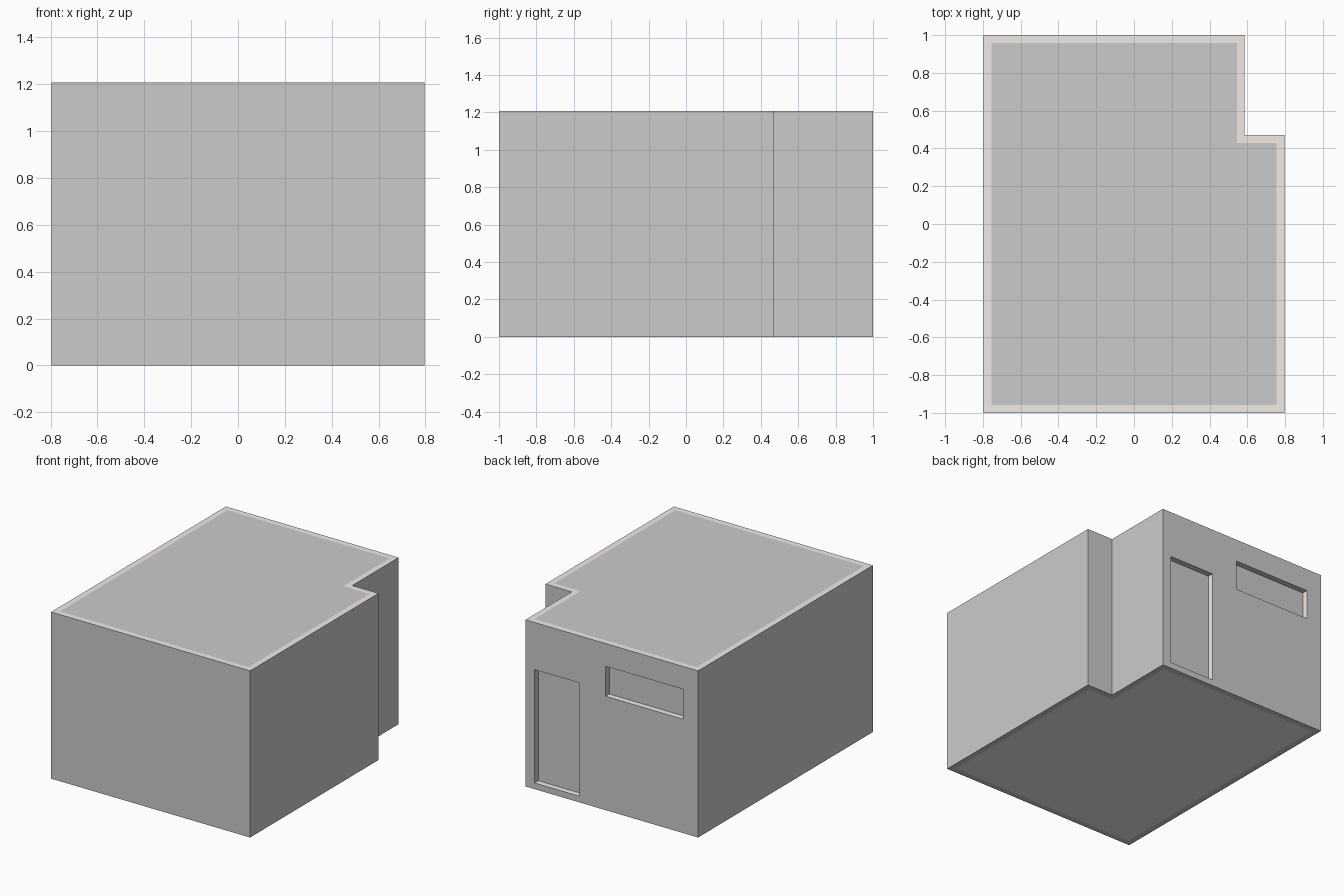
import bpy, bmesh

if "Cube" in bpy.data.objects:
    bpy.data.objects.remove(bpy.data.objects["Cube"])

H, T = 1.207, 0.042            # room height, wall thickness
OUTER = [(-0.797, -1), (0.797, -1), (0.797, 0.47), (0.586, 0.47), (0.586, 1), (-0.797, 1)]
# each corner moves inwards by the wall thickness
SHIFT = [(1, 1), (-1, 1), (-1, -1), (-1, -1), (-1, -1), (1, -1)]
INNER = [(x + sx * T, y + sy * T) for (x, y), (sx, sy) in zip(OUTER, SHIFT)]
# openings in the back wall: x0, x1, z0, z1
OPENINGS = {"door_panel": (0.152, 0.513, 0.045, 0.865),
            "window_pane": (-0.675, -0.057, 0.825, 1.042)}

cream = bpy.data.materials.new("cream")
cream.diffuse_color = (0.88, 0.83, 0.79, 1)
cream.use_nodes = True
cream.node_tree.nodes["Principled BSDF"].inputs["Base Color"].default_value = cream.diffuse_color


def make(name, bm, mats=()):
    mesh = bpy.data.meshes.new(name)
    bm.to_mesh(mesh)
    bm.free()
    for m in mats:
        mesh.materials.append(m)
    ob = bpy.data.objects.new(name, mesh)
    bpy.context.collection.objects.link(ob)
    return ob


def plate(name, pts, flip=False, mats=()):
    bm = bmesh.new()
    f = bm.faces.new([bm.verts.new(p) for p in pts])
    if flip:
        f.normal_flip()
    return make(name, bm, mats)


# walls: closed ring following the notched footprint
bm = bmesh.new()
rings = [[bm.verts.new((x, y, z)) for x, y in pts]
         for pts, z in ((OUTER, 0), (OUTER, H), (INNER, H), (INNER, 0))]
n = len(OUTER)
for k in range(4):
    a, b = rings[k], rings[(k + 1) % 4]
    for i in range(n):
        j = (i + 1) % n
        bm.faces.new((a[i], a[j], b[j], b[i]))
bmesh.ops.recalc_face_normals(bm, faces=bm.faces)
walls = make("walls", bm, (None, cream))

# door and window openings, each closed by a panel at the inner wall face
yb = 1 - T
for name, (x0, x1, z0, z1) in OPENINGS.items():
    plate(name, [(x1, yb, z0), (x0, yb, z0), (x0, yb, z1), (x1, yb, z1)])
    bm = bmesh.new()
    bmesh.ops.create_cube(bm, size=1)
    bmesh.ops.scale(bm, vec=(x1 - x0, 4 * T, z1 - z0), verts=bm.verts)
    bmesh.ops.translate(bm, vec=((x0 + x1) / 2, 1 - T / 2, (z0 + z1) / 2), verts=bm.verts)
    cutter = make(name + "_cutter", bm)
    cutter.hide_render = True
    mod = walls.modifiers.new(name, 'BOOLEAN')
    mod.operation, mod.solver, mod.object = 'DIFFERENCE', 'EXACT', cutter
    bpy.context.view_layer.objects.active = walls
    bpy.ops.object.modifier_apply(modifier=name)
    bpy.data.objects.remove(cutter)

# cream on the wall tops, sills and the right-facing jambs
for p in walls.data.polygons:
    jamb = p.normal.x > 0.9 and p.center.y > yb and p.center.x < 0.55
    p.material_index = 1 if p.normal.z > 0.9 or jamb else 0

# floor and ceiling fill the ring
plate("floor", [(x, y, 0) for x, y in INNER], True, (cream,))
plate("ceiling", [(x, y, H) for x, y in INNER])
